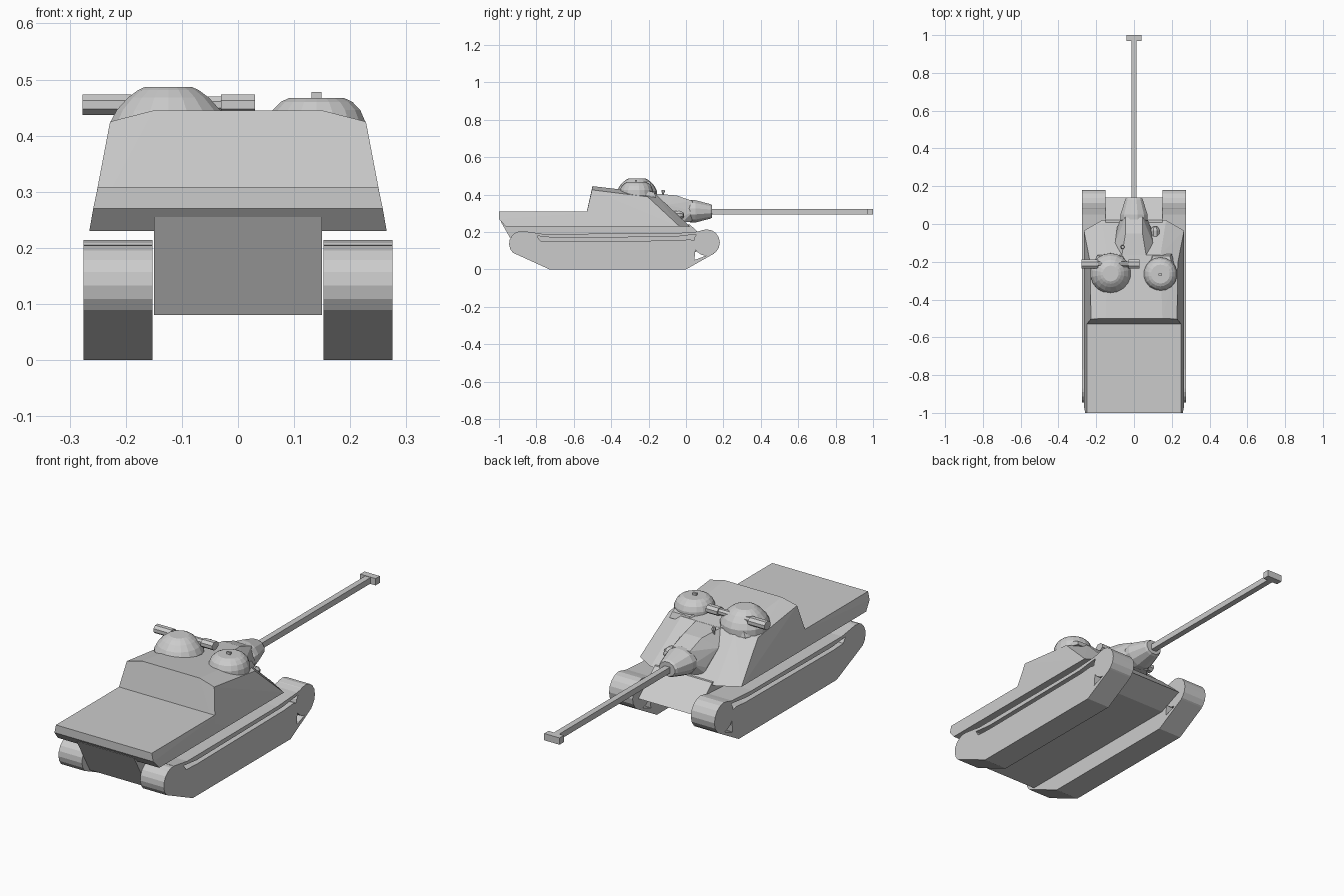
import bpy, bmesh
from math import cos, sin, pi, radians

if "Cube" in bpy.data.objects:
    bpy.data.objects.remove(bpy.data.objects["Cube"])


def finish(name, bm):
    bmesh.ops.recalc_face_normals(bm, faces=bm.faces)
    me = bpy.data.meshes.new(name)
    bm.to_mesh(me)
    bm.free()
    ob = bpy.data.objects.new(name, me)
    bpy.context.collection.objects.link(ob)
    return ob


def hull(name, pts, both=True):
    # convex solid through points, optionally mirrored in x
    bm = bmesh.new()
    for x, y, z in pts:
        bm.verts.new((x, y, z))
        if both:
            bm.verts.new((-x, y, z))
    bmesh.ops.convex_hull(bm, input=bm.verts)
    bmesh.ops.dissolve_limit(bm, angle_limit=radians(1), verts=bm.verts, edges=bm.edges)
    return finish(name, bm)


def prism(name, yz, x0, x1, mirror=False):
    # side profile extruded along x
    bm = bmesh.new()
    f = bm.faces.new([bm.verts.new((x0, y, z)) for y, z in yz])
    r = bmesh.ops.extrude_face_region(bm, geom=[f])
    vs = [v for v in r["geom"] if isinstance(v, bmesh.types.BMVert)]
    bmesh.ops.translate(bm, verts=vs, vec=(x1 - x0, 0, 0))
    ob = finish(name, bm)
    if mirror:
        ob.modifiers.new("mirror", "MIRROR")
    return ob


def rings(name, centre, prof, n, axis, stretch=1.0):
    # lathe: prof = (distance along axis, radius)
    bm = bmesh.new()
    loops = []
    for d, r in prof:
        loop = []
        for i in range(n):
            a = 2 * pi * (i + 0.5) / n
            c, s = r * cos(a) * stretch, r * sin(a)
            p = {"x": (d, c, s), "y": (c, d, s), "z": (c, s, d)}[axis]
            loop.append(bm.verts.new([p[k] + centre[k] for k in range(3)]))
        loops.append(loop)
    for a, b in zip(loops, loops[1:]):
        for i in range(n):
            j = (i + 1) % n
            bm.faces.new((a[i], a[j], b[j], b[i]))
    bm.faces.new(loops[0])
    bm.faces.new(loops[-1])
    return finish(name, bm)


def box(name, x0, x1, y0, y1, z0, z1):
    return prism(name, [(y0, z0), (y1, z0), (y1, z1), (y0, z1)], x0, x1)


def arc(cy, cz, r, a0, a1, n):
    return [(cy + r * cos(radians(a0 + (a1 - a0) * i / n)),
             cz + r * sin(radians(a0 + (a1 - a0) * i / n))) for i in range(n + 1)]


# hull
prism("lower_hull", [(-.99, .255), (-.89, .08), (.02, .08), (.14, .13), (.02, .24)], -.15, .15)
hull("rear_deck", [(.25, -1, .308), (.25, -.45, .308), (.258, -1, .27),
                   (.265, -.965, .23), (.265, -.45, .23)])
hull("superstructure", [(.15, -.50, .445), (.228, -.503, .425), (.265, -.548, .23),
                        (.14, -.165, .405), (.232, -.205, .388),
                        (.265, -.035, .23), (.17, .02, .23)])

# tracks: lower block, front wheel and upper run leave the narrow slots open
block = arc(-.878, .137, .068, 80, 225, 7) + [
    (-.73, 0), (0, 0), (.155, .087), (.12, .078), (.045, .05), (.055, .15),
    (.02, .16), (-.05, .154), (-.70, .149), (-.78, .153), (-.80, .185)]
prism("track_block", block, .152, .275, True)
prism("front_wheel", arc(.11, .143, .071, 0, 337.5, 15), .152, .275, True)
prism("track_upper_run", [(-.87, .205), (-.77, .19), (-.1, .191), (.05, .2), (.11, .214),
                          (.09, .19), (.04, .186), (-.06, .174), (-.70, .168),
                          (-.79, .178), (-.87, .17)], .152, .275, True)

# gun
hull("mantlet_housing", [(.065, -.17, .405), (.045, -.05, .395), (.045, .035, .365),
                         (.065, .04, .31), (.05, .03, .255), (.10, -.10, .345),
                         (.09, -.02, .28), (.09, -.02, .25), (.07, -.17, .33)])
rings("gun_collar", (0, 0, .31), [(.0, .05), (.025, .062), (.05, .062), (.13, .04), (.14, .034)],
      12, "y", 1.2)
box("gun_barrel", -.014, .014, .12, .98, .294, .322)
box("muzzle_brake", -.04, .04, .968, 1.0, .292, .324)

# roof cupolas with sloped hoods in front
rings("large_cupola", (-.124, -.262, 0),
      [(.38, .108), (.42, .107), (.445, .094), (.468, .073), (.481, .055), (.487, .042)], 18, "z")
hull("large_cupola_hood", [(-.195, -.165, .39), (-.05, -.165, .39), (-.175, -.175, .425),
                           (-.07, -.175, .425), (-.225, -.25, .39), (-.02, -.25, .39),
                           (-.205, -.25, .435), (-.04, -.25, .435)], False)
rings("small_cupola", (.14, -.265, 0),
      [(.38, .09), (.425, .088), (.446, .079), (.46, .065), (.467, .05)], 18, "z")
hull("small_cupola_hood", [(.09, -.16, .385), (.2, -.16, .385), (.1, -.17, .412),
                           (.19, -.17, .412), (.057, -.25, .39), (.225, -.25, .39),
                           (.075, -.25, .43), (.21, -.25, .43)], False)
box("cupola_knob", .131, .149, -.272, -.262, .46, .478)

# rangefinder
rings("rangefinder_bar", (0, -.212, .455), [(-.26, .016), (.02, .016)], 8, "x")
for x0, x1 in ((-.277, -.19), (-.03, .03)):
    rings("rangefinder_end", (0, -.212, .455), [(x0, .02), (x1, .02)], 8, "x", 1.25)

# small front fittings
rings("sight_post", (-.06, -.122, 0), [(.37, .006), (.41, .006), (.412, .011), (.425, .008)], 8, "z")
rings("ball_mount", (.112, -.035, .29), [(-.03, .022), (0, .026), (.02, .016), (.025, .006)], 8, "y")
